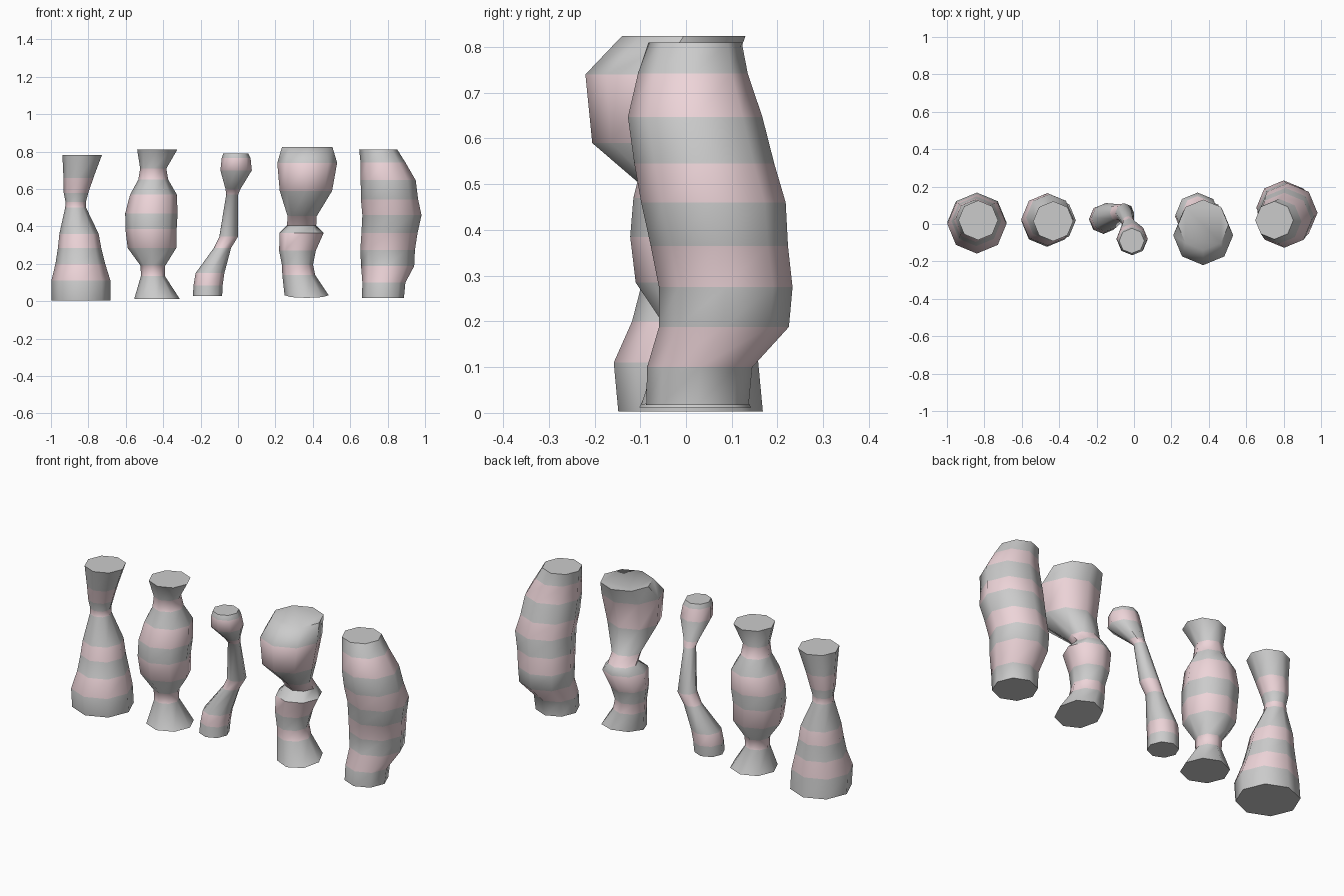
import bpy, bmesh
from math import cos, sin, tau

SIDES = 8
pink = bpy.data.materials.new("pink_band")
pink.diffuse_color = (0.85, 0.66, 0.69, 1)
grey = bpy.data.materials.new("grey_band")
grey.diffuse_color = (0.6, 0.6, 0.6, 1)


def post(name, rings, foot_tilt=0.0):
    """Eight-sided capped post through (x, y, z, radius) rings, banded grey and pink."""
    bm = bmesh.new()
    loops = []
    for n, (x, y, z, r) in enumerate(rings):
        tilt = foot_tilt if n == 0 else 0
        loops.append([bm.verts.new((x + r * cos(a), y + r * sin(a), z + tilt * r * sin(a)))
                      for a in (tau * i / SIDES for i in range(SIDES))])
    for n, (lo, hi) in enumerate(zip(loops, loops[1:])):
        for i in range(SIDES):
            j = (i + 1) % SIDES
            f = bm.faces.new((lo[i], lo[j], hi[j], hi[i]))
            f.material_index = n % 2
    bm.faces.new(loops[0][::-1])
    bm.faces.new(loops[-1])
    me = bpy.data.meshes.new(name)
    bm.to_mesh(me)
    bm.free()
    me.materials.append(grey)
    me.materials.append(pink)
    ob = bpy.data.objects.new(name, me)
    bpy.context.collection.objects.link(ob)
    bpy.ops.object.select_all(action='DESELECT')
    ob.select_set(True)
    bpy.context.view_layer.objects.active = ob
    bpy.ops.object.shade_smooth_by_angle(angle=0.87)


# Flared post with a wide foot
post("flared_post", [
    (-.84, .01, .003, .158), (-.84, 0, .11, .158), (-.843, .015, .20, .133),
    (-.847, .02, .285, .116), (-.85, .025, .36, .105), (-.868, .03, .50, .056),
    (-.868, .03, .53, .054), (-.866, .03, .58, .066), (-.853, .025, .66, .08),
    (-.833, .02, .783, .106)])

# Bulging post with narrow necks
post("bulging_post", [
    (-.433, .02, .012, .122), (-.455, .02, .135, .064), (-.455, .02, .19, .066),
    (-.46, .02, .285, .13), (-.465, .015, .385, .137), (-.463, .025, .47, .14),
    (-.452, .035, .57, .125), (-.453, .03, .65, .08), (-.453, .025, .71, .07),
    (-.432, .015, .81, .107)])

# Thin bent post
post("thin_bent_post", [
    (-.163, .025, .027, .078), (-.16, .03, .085, .078), (-.15, .035, .15, .077),
    (-.083, .06, .285, .046), (-.05, .06, .345, .05), (-.031, .01, .57, .032),
    (-.027, -.01, .60, .04), (-.01, -.08, .70, .084), (-.01, -.09, .765, .077),
    (-.012, -.09, .79, .067)])

# Knotted post with a heavy head
post("knotted_post", [
    (.367, .02, .032, .118), (.325, .03, .14, .088), (.318, .03, .195, .083),
    (.318, .04, .27, .098), (.34, .05, .365, .118), (.34, .07, .405, .078),
    (.343, .03, .455, .078), (.363, -.065, .59, .14), (.37, -.06, .74, .16),
    (.37, -.005, .824, .135)], foot_tilt=.12)

# Thick bowed post
post("bowed_post", [
    (.775, .025, .017, .112), (.78, .03, .10, .115), (.80, .083, .188, .142),
    (.80, .087, .275, .146), (.81, .073, .365, .15), (.823, .06, .46, .158),
    (.81, .04, .545, .153), (.803, .02, .647, .147), (.775, .015, .742, .12),
    (.75, .02, .81, .102)])
